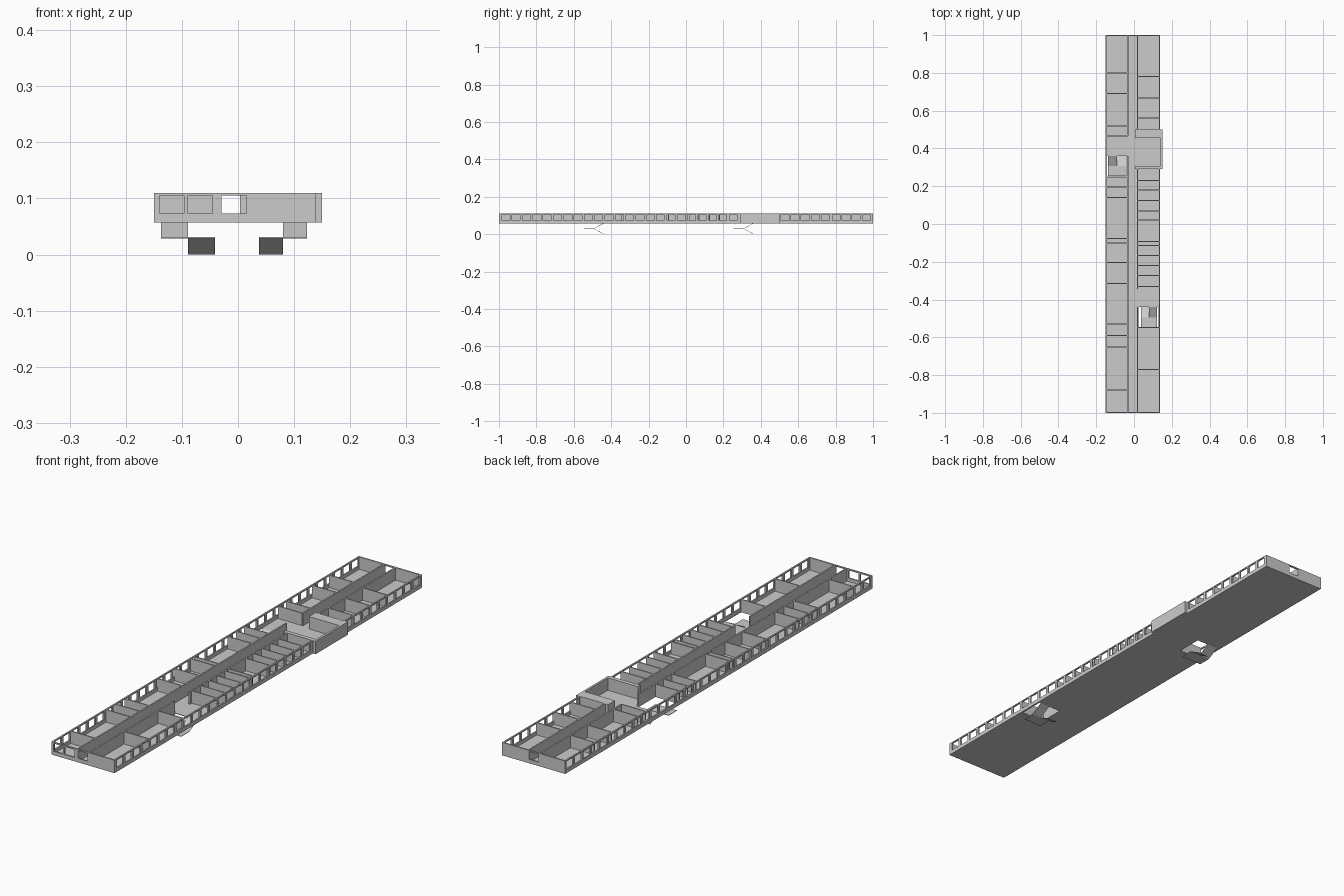
import bpy, bmesh
from mathutils import Vector

if "Cube" in bpy.data.objects:
    bpy.data.objects.remove(bpy.data.objects["Cube"])

Z0, Z1 = 0.057, 0.11          # floor level, wall top
W0, W1 = 0.073, 0.105         # window sill and head
L, R = -0.15, 0.138           # outer side faces
HALL_L, HALL_R = -0.033, 0.019  # corridor wall centres
T = 0.006                     # wall thickness


def finish(name, bm):
    bmesh.ops.recalc_face_normals(bm, faces=bm.faces)
    me = bpy.data.meshes.new(name)
    bm.to_mesh(me)
    bm.free()
    ob = bpy.data.objects.new(name, me)
    bpy.context.collection.objects.link(ob)
    return ob


def boxes(name, items):
    """One object from boxes given as (x0, x1, y0, y1, z0, z1)."""
    bm = bmesh.new()
    for x0, x1, y0, y1, z0, z1 in items:
        v = bmesh.ops.create_cube(bm, size=1)["verts"]
        bmesh.ops.scale(bm, vec=(x1 - x0, y1 - y0, z1 - z0), verts=v)
        bmesh.ops.translate(bm, vec=((x0 + x1) / 2, (y0 + y1) / 2, (z0 + z1) / 2), verts=v)
    return finish(name, bm)


def pierced(name, us, vs, is_hole, place, push):
    """Grid sheet with cells left out, thickened along push."""
    bm = bmesh.new()
    g = [[bm.verts.new(place(u, v)) for v in vs] for u in us]
    for i in range(len(us) - 1):
        for j in range(len(vs) - 1):
            if not is_hole(i, j):
                bm.faces.new((g[i][j], g[i + 1][j], g[i + 1][j + 1], g[i][j + 1]))
    bmesh.ops.delete(bm, geom=[v for v in bm.verts if not v.link_faces], context='VERTS')
    ex = bmesh.ops.extrude_face_region(bm, geom=bm.faces[:], use_keep_orig=True)["geom"]
    bmesh.ops.translate(bm, vec=push, verts=[e for e in ex if isinstance(e, bmesh.types.BMVert)])
    return finish(name, bm)


def window_wall(name, start, end, windows, place, push):
    us = [start] + [e for w in windows for e in w] + [end]
    return pierced(name, us, [Z0, W0, W1, Z1],
                   lambda i, j: i % 2 == 1 and j == 1, place, push)


def row(start, count, pitch=0.0545, width=0.043):
    return [(start + i * pitch, start + i * pitch + width) for i in range(count)]


# floor slab with the two stair openings
xs = [L, -0.143, -0.036, 0.025, 0.131, R]
ys = [-1, -0.55, -0.44, 0.25, 0.36, 1]
pierced("floor", xs, ys, lambda i, j: (i, j) in ((1, 3), (3, 1)),
        lambda x, y: (x, y, Z0), (0, 0, 0.002))

# outer walls with window openings
window_wall("left_wall", -1, 1, row(-0.985, 36, 0.0552), lambda u, v: (L, u, v), (T, 0, 0))
window_wall("right_wall_front", -1, 0.29, row(-0.985, 23, 0.0552),
            lambda u, v: (R, u, v), (-T, 0, 0))
window_wall("right_wall_back", 0.5, 1, row(0.507, 9), lambda u, v: (R, u, v), (-T, 0, 0))
window_wall("front_wall", L, R, [(-0.14, -0.096), (-0.09, -0.045), (-0.029, 0.015)],
            lambda u, v: (u, -1, v), (0, T, 0))
window_wall("back_wall", L, R, [(-0.029, 0.015)], lambda u, v: (u, 1, v), (0, -T, 0))

# corridor walls, open at the lobbies
h = T / 2
boxes("corridor_walls",
      [(HALL_L - h, HALL_L + h, a, b, Z0, Z1) for a, b in ((-1, 0.36), (0.465, 1))] +
      [(HALL_R - h, HALL_R + h, a, b, Z0, Z1) for a, b in ((-1, -0.44), (-0.345, 0.29), (0.5, 1))])

# room partitions
left_rooms = [0.80, 0.69, 0.52, 0.467, 0.248, 0.195, 0.14, -0.077, -0.10, -0.205,
              -0.315, -0.53, -0.59, -0.65, -0.88]
right_rooms = [0.78, 0.667, 0.56, 0.23, 0.18, 0.125, 0.07, 0.02, -0.093, -0.115,
               -0.167, -0.22, -0.273, -0.33, -0.548, -0.77]
p = 0.0025
boxes("left_partitions", [(L + T, HALL_L, y - p, y + p, Z0, Z1) for y in left_rooms])
boxes("right_partitions", [(HALL_R, R - T, y - p, y + p, Z0, Z1) for y in right_rooms])

# projecting side bay: thick end walls, outer wall, floor strip
boxes("side_bay", [(0.004, 0.15, 0.29, 0.307, Z0, Z1),
                   (0.004, 0.15, 0.455, 0.50, Z0, Z1),
                   (0.141, 0.15, 0.307, 0.455, Z0, Z1),
                   (R, 0.141, 0.307, 0.455, Z0, Z0 + 0.002)])


# half-turn stairs: upper ramp, landing, lower ramp
def stair(name, outer, mid, inner, y_top, y_mid, y_low):
    bm = bmesh.new()
    t, zm = 0.002, 0.029

    def sheet(xa, xb, ya, za, yb, zb):
        lower = [bm.verts.new(c) for c in ((xa, ya, za), (xb, ya, za), (xb, yb, zb), (xa, yb, zb))]
        upper = [bm.verts.new(v.co + Vector((0, 0, t))) for v in lower]
        bm.faces.new(lower)
        bm.faces.new(upper)
        for i in range(4):
            k = (i + 1) % 4
            bm.faces.new((lower[i], lower[k], upper[k], upper[i]))

    sheet(outer, mid, y_top, Z0, y_mid, zm)
    sheet(outer, inner, y_mid, zm, y_low, zm)
    sheet(mid, inner, y_mid, zm, y_top, 0)
    finish(name, bm)


stair("left_stair", -0.137, -0.089, -0.041, 0.36, 0.308, 0.255)
stair("right_stair", 0.123, 0.08, 0.037, -0.44, -0.494, -0.545)
